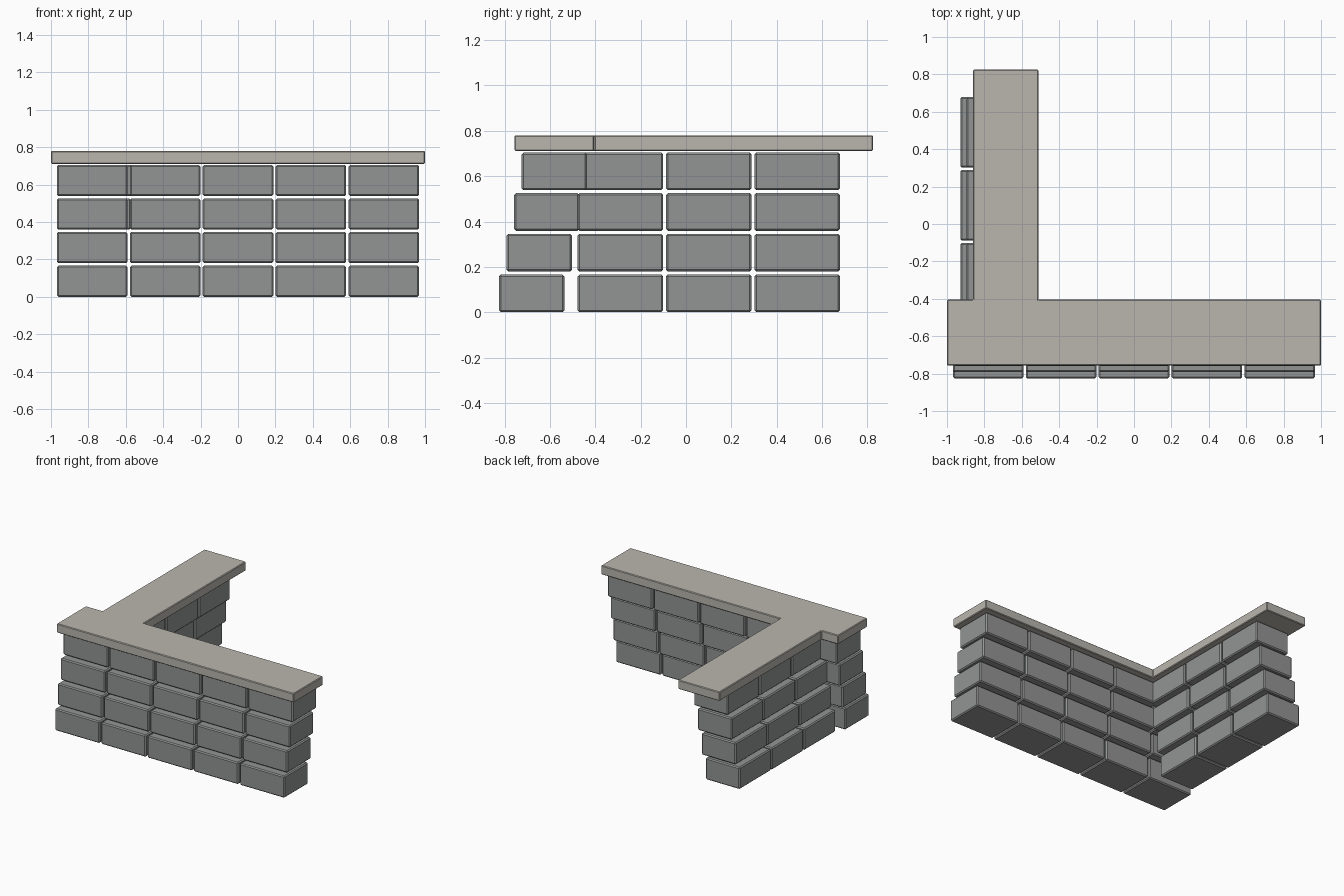
import bpy
import bmesh
from mathutils import Vector

cube = bpy.data.objects.get("Cube")
if cube:
    bpy.data.objects.remove(cube, do_unlink=True)


def material(name, color):
    m = bpy.data.materials.new(name)
    m.use_nodes = True
    m.diffuse_color = color
    m.node_tree.nodes["Principled BSDF"].inputs["Base Color"].default_value = color
    return m


stone = material("grey stone", (0.29, 0.30, 0.295, 1))
cap_stone = material("pale cap stone", (0.49, 0.47, 0.425, 1))


def prism(name, outline, z0, z1, mat, bevel):
    """Extrude a flat outline upwards and soften its edges."""
    bm = bmesh.new()
    base = bm.faces.new([bm.verts.new((x, y, z0)) for x, y in outline])
    top = bmesh.ops.extrude_face_region(bm, geom=[base], use_keep_orig=True)
    verts = [v for v in top["geom"] if isinstance(v, bmesh.types.BMVert)]
    bmesh.ops.translate(bm, verts=verts, vec=Vector((0, 0, z1 - z0)))
    bmesh.ops.recalc_face_normals(bm, faces=bm.faces)
    mesh = bpy.data.meshes.new(name)
    bm.to_mesh(mesh)
    bm.free()
    mesh.materials.append(mat)
    obj = bpy.data.objects.new(name, mesh)
    bpy.context.collection.objects.link(obj)
    mod = obj.modifiers.new("soft edges", 'BEVEL')
    mod.width = bevel
    mod.segments = 1
    return obj


def block(name, x, y, width, depth, z):
    outline = [(x, y), (x + width, y), (x + width, y + depth), (x, y + depth)]
    prism(name, outline, z, z + HEIGHT, stone, 0.008)


LENGTH, DEPTH, HEIGHT = 0.377, 0.288, 0.166
PITCH, ROW, STEP = 0.39, 0.1795, 0.0335

# Each course steps back from the one below
for row in range(4):
    z = row * ROW
    # Front wall
    for i in range(5):
        block(f"front_block_{row}_{i}", (i - 2) * PITCH - LENGTH / 2,
              -0.825 + row * STEP, LENGTH, DEPTH, z)
    # Side wall
    for i in range(3):
        block(f"side_block_{row}_{i}", -0.928 + row * STEP,
              -0.478 + i * PITCH, DEPTH, LENGTH, z)

# Cap slab covering both walls
prism("wall_cap", [(-1, -0.757), (1, -0.757), (1, -0.405), (-0.51, -0.405),
                   (-0.51, 0.825), (-0.86, 0.825), (-0.86, -0.405), (-1, -0.405)],
      0.711, 0.78, cap_stone, 0.005)
